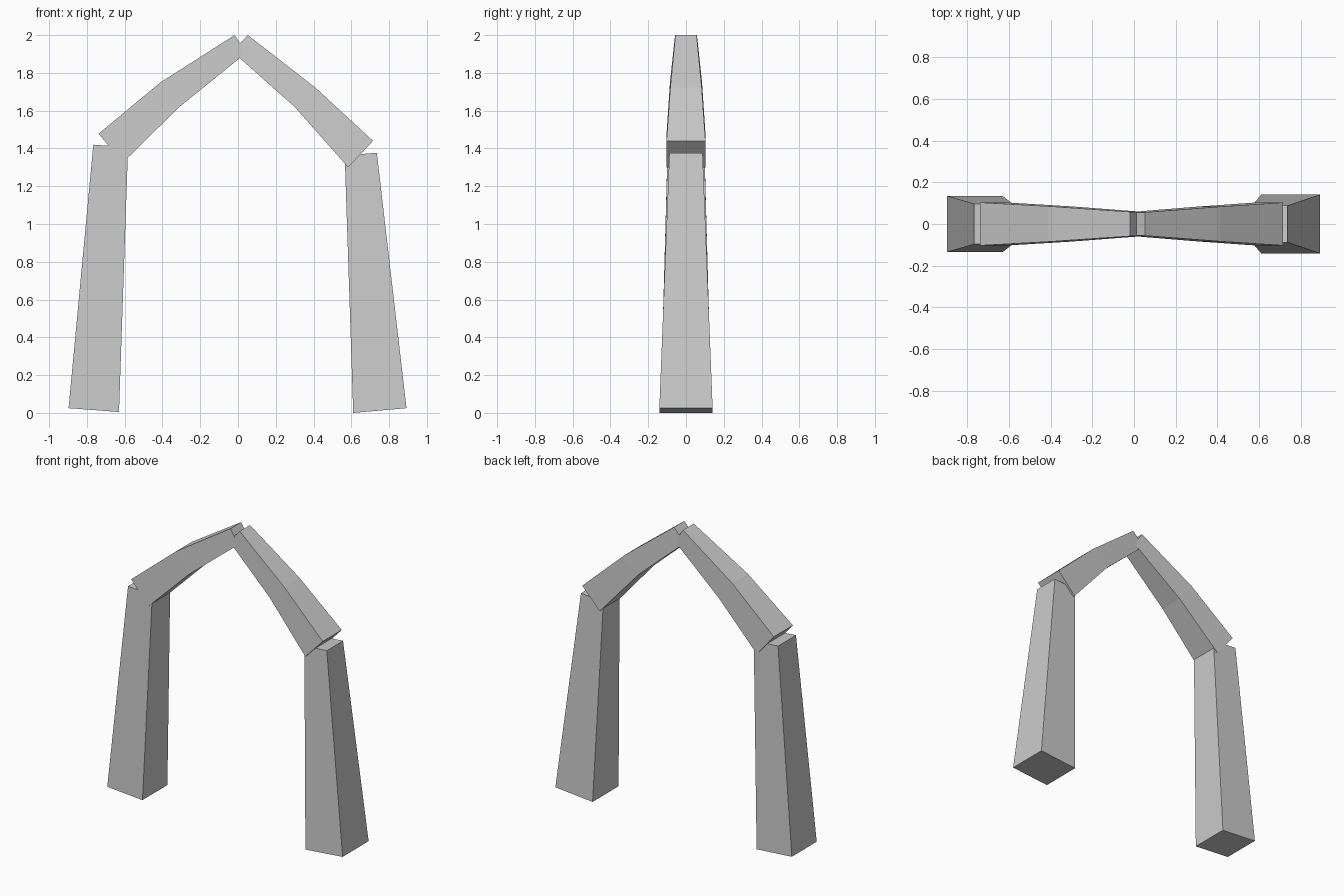
import bpy

if "Cube" in bpy.data.objects:
    bpy.data.objects.remove(bpy.data.objects["Cube"])


def tapered_bar(name, sections):
    """Loft square sections, each (outer x, outer z, inner x, inner z, half depth)."""
    verts, faces = [], []
    for xo, zo, xi, zi, d in sections:
        verts += [(xo, -d, zo), (xi, -d, zi), (xi, d, zi), (xo, d, zo)]
    for s in range(len(sections) - 1):
        a = 4 * s
        for k in range(4):
            n = (k + 1) % 4
            faces.append((a + k, a + n, a + 4 + n, a + 4 + k))
    last = len(verts) - 4
    faces += [(3, 2, 1, 0), (last, last + 1, last + 2, last + 3)]
    mesh = bpy.data.meshes.new(name)
    mesh.from_pydata(verts, [], faces)
    # consistent outward faces on both sides
    import bmesh
    bm = bmesh.new()
    bm.from_mesh(mesh)
    bmesh.ops.recalc_face_normals(bm, faces=bm.faces)
    bm.to_mesh(mesh)
    bm.free()
    obj = bpy.data.objects.new(name, mesh)
    bpy.context.collection.objects.link(obj)
    return obj


# Upright posts, narrowing upward
tapered_bar("left_post", [(-0.897, 0.025, -0.63, 0.005, 0.135),
                          (-0.766, 1.42, -0.582, 1.407, 0.097)])
tapered_bar("right_post", [(0.892, 0.025, 0.61, 0.0, 0.141),
                           (0.735, 1.377, 0.565, 1.363, 0.088)])

# Bent roof beams, narrowing to the crossing at the peak
tapered_bar("left_beam", [(-0.738, 1.478, -0.61, 1.325, 0.103),
                          (-0.41, 1.75, -0.31, 1.62, 0.085),
                          (-0.018, 2.0, 0.045, 1.907, 0.058)])
tapered_bar("right_beam", [(0.715, 1.44, 0.583, 1.30, 0.103),
                           (0.41, 1.722, 0.30, 1.62, 0.083),
                           (0.052, 2.0, -0.03, 1.913, 0.056)])
